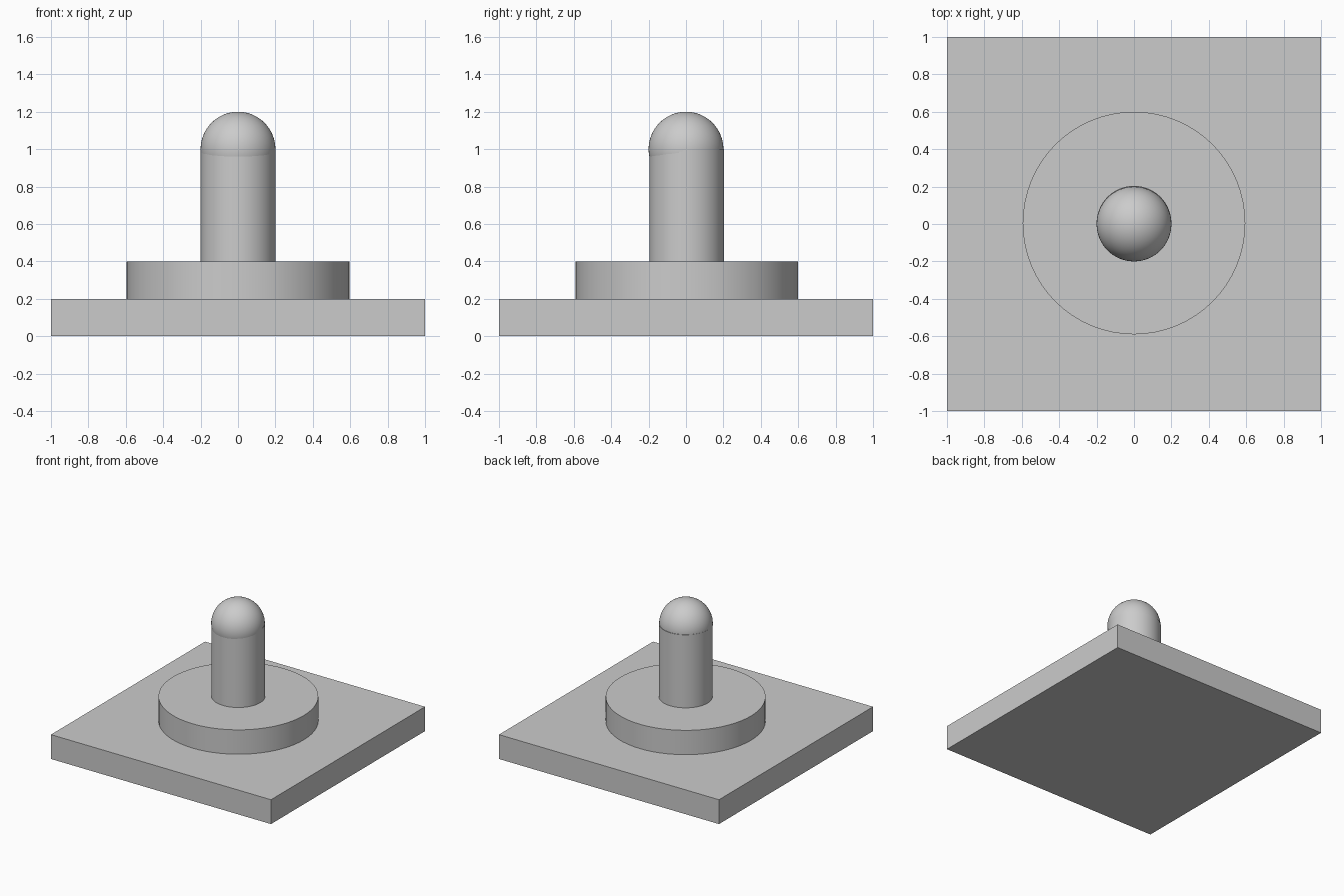
import bpy

# Remove the default cube
cube = bpy.data.objects.get("Cube")
if cube:
    bpy.data.objects.remove(cube, do_unlink=True)

# Single grey material
COLOR = (0.6, 0.6, 0.6, 1.0)
grey = bpy.data.materials.new("plain_grey")
grey.use_nodes = True
grey.diffuse_color = COLOR
grey.node_tree.nodes["Principled BSDF"].inputs["Base Color"].default_value = COLOR


def finish(name, smooth=True):
    """Name the active object, colour it and smooth its round sides."""
    obj = bpy.context.object
    obj.name = obj.data.name = name
    obj.data.materials.append(grey)
    if smooth:
        bpy.ops.object.shade_smooth_by_angle(angle=0.6)
    return obj


def cylinder(name, radius, bottom, top, y=0.0):
    bpy.ops.mesh.primitive_cylinder_add(
        vertices=64, radius=radius, depth=top - bottom,
        location=(0, y, (bottom + top) / 2))
    return finish(name)


# Square base plate
bpy.ops.mesh.primitive_cube_add(size=1, location=(0, 0, 0.1))
base = bpy.context.object
base.scale = (2, 2, 0.2)
bpy.ops.object.transform_apply(location=False, rotation=False, scale=True)
finish("base_plate", smooth=False)

# Round step and upright post
cylinder("round_step", 0.595, 0.2, 0.4, y=0.005)
cylinder("post", 0.2, 0.4, 1.0, y=0.004)

# Rounded cap on the post
bpy.ops.mesh.primitive_uv_sphere_add(
    segments=64, ring_count=32, radius=0.2, location=(0, 0, 1.0))
finish("dome_cap")
